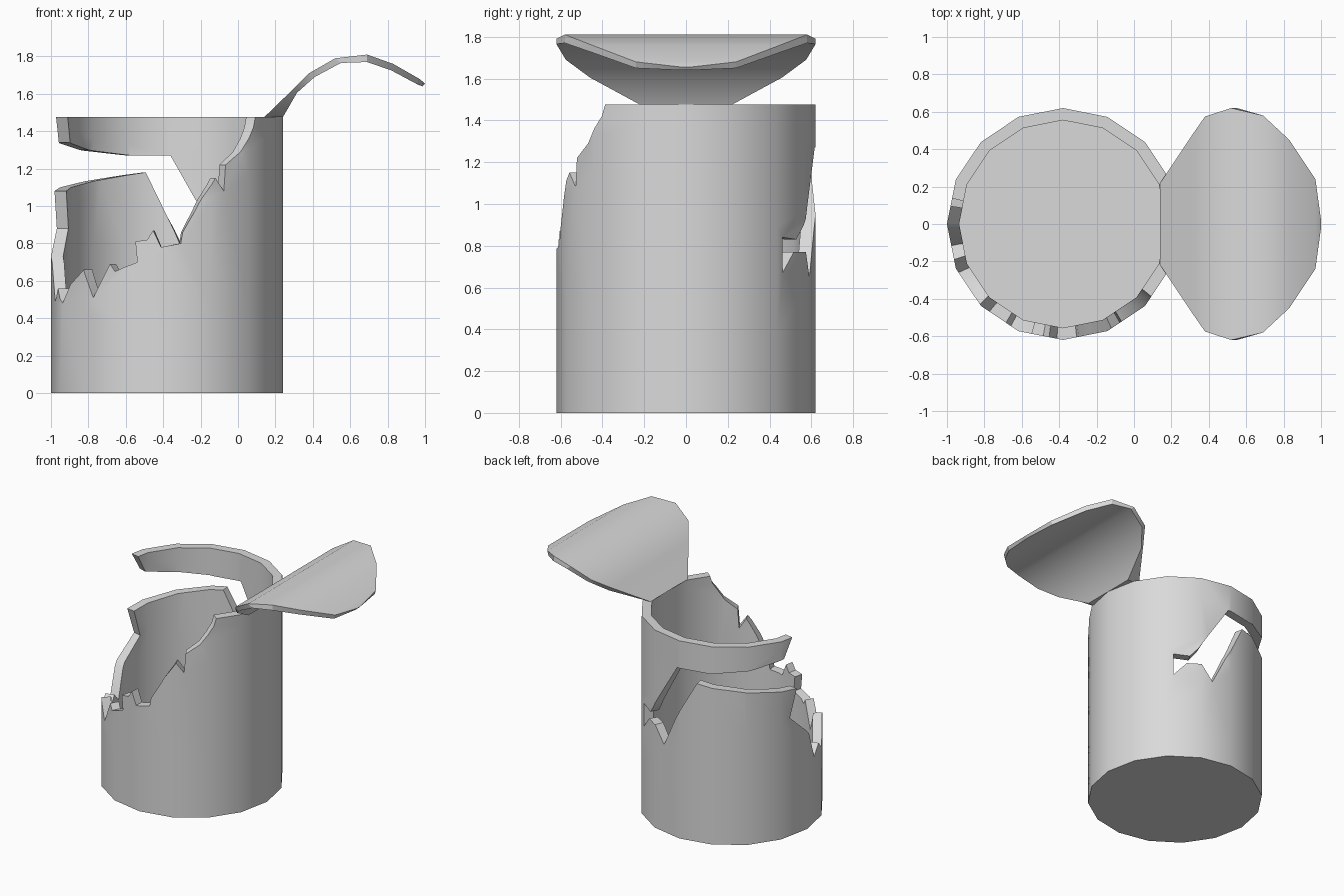
import bpy, bmesh, math
from mathutils import Vector

if "Cube" in bpy.data.objects:
    bpy.data.objects.remove(bpy.data.objects["Cube"])

SIDES, CX, R_OUT, R_IN, TOP, FLOOR = 16, -0.38, 0.62, 0.555, 1.475, 0.06
STEP = 2 * math.pi / SIDES

metal = bpy.data.materials.new("plain_grey_metal")
metal.diffuse_color = (0.7, 0.7, 0.7, 1)
metal.use_nodes = True
metal.node_tree.nodes["Principled BSDF"].inputs["Base Color"].default_value = metal.diffuse_color


def finish(bm, name):
    bmesh.ops.recalc_face_normals(bm, faces=bm.faces)
    mesh = bpy.data.meshes.new(name)
    bm.to_mesh(mesh)
    bm.free()
    mesh.materials.append(metal)
    obj = bpy.data.objects.new(name, mesh)
    bpy.context.collection.objects.link(obj)
    bpy.ops.object.select_all(action='DESELECT')
    obj.select_set(True)
    bpy.context.view_layer.objects.active = obj
    bpy.ops.object.shade_smooth_by_angle(angle=math.radians(30))
    return obj


def wrap(u, z, r):
    """Wrap unrolled wall coordinates onto the flat-sided can."""
    k = math.floor(u / STEP + 1e-6)
    t = u / STEP - k
    a, b = [Vector((CX + r * math.cos(i * STEP), r * math.sin(i * STEP), z))
            for i in (k, k + 1)]
    return a.lerp(b, t)


# Unrolled wall outline: (angle in degrees, height)
front_tear = [(320.7, TOP), (319, 1.42), (310, 1.29), (301, 1.22), (300, 1.08),
              (295, 1.15), (287, 1.03), (284, 0.97), (278, 0.86), (277, 0.80),
              (267, 0.78), (263, 0.87), (260, 0.82), (254, 0.81), (255, 0.70),
              (243, 0.65), (240, 0.69), (230, 0.51), (224, 0.66), (212, 0.58),
              (205, 0.48), (198, 0.56), (191, 0.49)]
back_panel = [(183, 0.70), (165, 0.88), (171, 1.08), (130, 1.14), (102, 1.18),
              (86, 0.87), (76, 0.65), (68, 0.77), (58, 0.77), (49, 0.67)]
rim_band = [(49, 0.84), (60, 0.83), (66, 0.90), (73, 1.02), (88, 1.27),
            (110, 1.27), (140, 1.30), (160, 1.34), (167, TOP)]
outline = [(0, 0), (360, 0), (360, TOP)] + front_tear + back_panel + rim_band + [(0, TOP)]

# Can body: fill outline, cut at the facet lines, wrap, then thicken inward
bm = bmesh.new()
vs = [bm.verts.new((math.radians(a), z, 0)) for a, z in outline]
es = [bm.edges.new((vs[i], vs[(i + 1) % len(vs)])) for i in range(len(vs))]
bmesh.ops.triangle_fill(bm, edges=es, use_beauty=True, normal=(0, 0, 1))
for i in range(1, SIDES):
    bmesh.ops.bisect_plane(bm, geom=bm.verts[:] + bm.edges[:] + bm.faces[:],
                           dist=1e-5, plane_co=(i * STEP, 0, 0), plane_no=(1, 0, 0))
flat = [(v, v.co.x, v.co.y) for v in bm.verts]
inner = {}
for v, u, z in flat:
    v.co = wrap(u, z, R_OUT)
    inner[v] = bm.verts.new(wrap(u, max(z, FLOOR), R_IN))
seam = lambda e: all(abs(v.co.y) < 1e-4 and v.co.x > 0 for v in e.verts)
base = lambda e: all(v.co.z < 1e-4 for v in e.verts)
rim = [e for e in bm.edges if len(e.link_faces) == 1 and not seam(e)]
for f in bm.faces[:]:
    bm.faces.new([inner[v] for v in reversed(f.verts)])
for e in rim:
    a, b = e.verts
    if not base(e):
        bm.faces.new((a, b, inner[b], inner[a]))
bmesh.ops.remove_doubles(bm, verts=bm.verts, dist=1e-4)
# Bottom disc and inside floor
for level in (0, FLOOR):
    loop = [e for e in bm.edges if e.is_boundary
            and all(abs(v.co.z - level) < 1e-4 for v in e.verts)]
    bmesh.ops.edgeloop_fill(bm, edges=loop)
finish(bm, "torn_can_body")

# Bent lid: (x, half width, z) on the upper side, (x, z) on the lower side
stations = [(0.14, 0.22, 1.475, 0.24, 1.475), (0.30, 0.46, 1.63, 0.315, 1.605),
            (0.38, 0.575, 1.71, 0.41, 1.69), (0.52, 0.62, 1.79, 0.55, 1.765),
            (0.69, 0.58, 1.81, 0.69, 1.77), (0.83, 0.45, 1.76, 0.82, 1.725),
            (0.97, 0.24, 1.68, 0.96, 1.65), (1.0, 0.02, 1.655, 0.985, 1.64)]
bm = bmesh.new()
rings = [[bm.verts.new(p) for p in ((x, -w, z), (x, w, z), (lx, w, lz), (lx, -w, lz))]
         for x, w, z, lx, lz in stations]
for a, b in zip(rings, rings[1:]):
    for i in range(4):
        j = (i + 1) % 4
        bm.faces.new((a[i], a[j], b[j], b[i]))
bm.faces.new(rings[0])
bm.faces.new(rings[-1])
finish(bm, "bent_lid")
